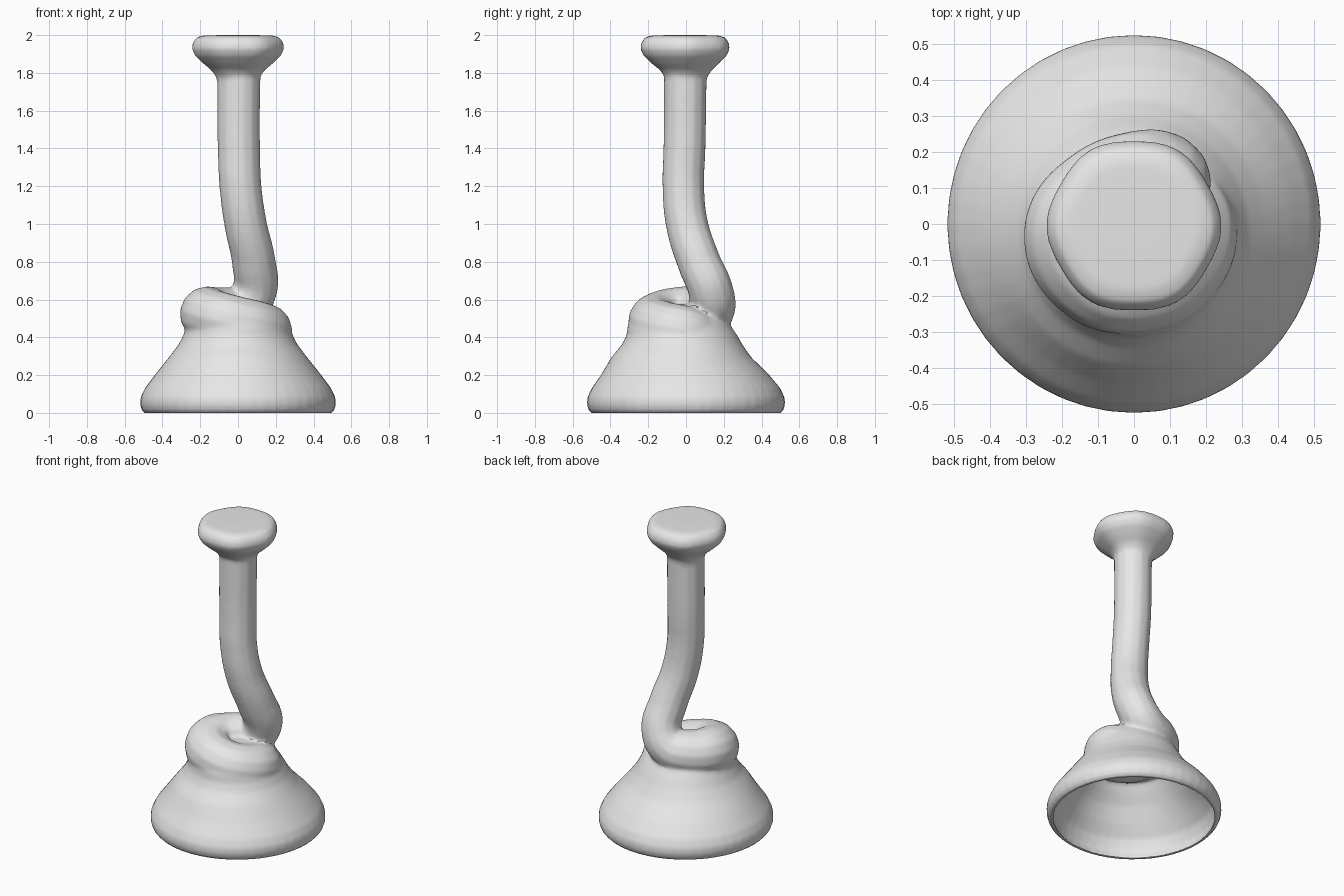
import bpy, bmesh, math

cube = bpy.data.objects.get("Cube")
if cube:
    bpy.data.objects.remove(cube, do_unlink=True)

grey = bpy.data.materials.new("plain_grey")
grey.use_nodes = True
grey.diffuse_color = (0.8, 0.8, 0.8, 1)
grey.node_tree.nodes["Principled BSDF"].inputs["Base Color"].default_value = (0.8, 0.8, 0.8, 1)


def loft(name, rings, lobe, count, sides=48):
    """Closed stack of rings (radius, z, y shift), with slightly lobed outlines."""
    bm = bmesh.new()
    loops = []
    for r, z, shift in rings:
        loop = []
        for i in range(sides):
            a = math.tau * i / sides
            rr = r * (1 + lobe * math.cos(count * a))
            loop.append(bm.verts.new((rr * math.cos(a), rr * math.sin(a) + shift, z)))
        loops.append(loop)
    for low, high in zip(loops, loops[1:]):
        for i in range(sides):
            j = (i + 1) % sides
            bm.faces.new((low[i], low[j], high[j], high[i]))
    bm.faces.new(loops[0])
    bm.faces.new(loops[-1])
    bmesh.ops.recalc_face_normals(bm, faces=bm.faces)
    mesh = bpy.data.meshes.new(name)
    bm.to_mesh(mesh)
    bm.free()
    obj = bpy.data.objects.new(name, mesh)
    bpy.context.collection.objects.link(obj)
    return obj


def tube(name, points):
    """Capped tube through points (x, y, z, radius)."""
    curve = bpy.data.curves.new(name, "CURVE")
    curve.dimensions = "3D"
    curve.bevel_depth = 1
    curve.bevel_resolution = 5
    curve.use_fill_caps = True
    curve.resolution_u = 10
    spline = curve.splines.new("BEZIER")
    spline.bezier_points.add(len(points) - 1)
    for bp, (x, y, z, r) in zip(spline.bezier_points, points):
        bp.co = (x, y, z)
        bp.radius = r
        bp.handle_left_type = bp.handle_right_type = "AUTO"
    obj = bpy.data.objects.new(name, curve)
    bpy.context.collection.objects.link(obj)
    return obj


# Hollow flared bell: outer wall down to the thin rim, then back up the inside
bell = loft("bell", [
    (0.06, 0.575, -0.03), (0.15, 0.56, -0.035), (0.24, 0.51, -0.04),
    (0.272, 0.46, -0.035), (0.292, 0.41, -0.022), (0.318, 0.36, -0.02),
    (0.368, 0.295, -0.025), (0.44, 0.205, -0.005), (0.497, 0.13, 0),
    (0.52, 0.08, 0), (0.522, 0.045, 0), (0.512, 0.015, 0), (0.498, 0, 0),
    (0.48, 0, 0), (0.494, 0.05, 0), (0.473, 0.12, 0),
    (0.416, 0.195, -0.005), (0.344, 0.285, -0.025), (0.294, 0.35, -0.02),
    (0.25, 0.41, -0.022), (0.17, 0.46, -0.03), (0.06, 0.48, -0.03)], -0.006, 2)

# Straight pipe that bends down into one wrapped coil
pipe = tube("pipe", [
    (0.005, -0.003, 1.86, 0.115), (0.005, -0.008, 1.4, 0.113),
    (0.013, -0.014, 1.2, 0.112), (0.04, 0.005, 1.0, 0.113),
    (0.083, 0.068, 0.8, 0.116), (0.088, 0.13, 0.65, 0.12),
    (0.02, 0.135, 0.555, 0.127), (-0.09, 0.085, 0.53, 0.137),
    (-0.163, -0.02, 0.525, 0.145), (-0.115, -0.13, 0.505, 0.143),
    (0.01, -0.165, 0.475, 0.14), (0.115, -0.11, 0.45, 0.14),
    (0.147, -0.01, 0.43, 0.14), (0.1, 0.075, 0.41, 0.13)])

# Flared mouthpiece with a flat top
mouthpiece = loft("mouthpiece", [
    (0.1, 1.72, 0), (0.115, 1.78, 0), (0.14, 1.815, 0),
    (0.182, 1.85, -0.003), (0.223, 1.89, -0.005), (0.241, 1.927, -0.005),
    (0.236, 1.96, -0.005), (0.216, 1.988, -0.005), (0.18, 1.998, -0.005),
    (0.08, 2.0, -0.005)], 0.018, 6)

# Fuse the parts into one continuous skin
for obj in bpy.context.selected_objects:
    obj.select_set(False)
for obj in (bell, pipe, mouthpiece):
    obj.select_set(True)
bpy.context.view_layer.objects.active = pipe
bpy.ops.object.convert(target="MESH")
bpy.context.view_layer.objects.active = bell
bpy.ops.object.join()
horn = bpy.context.view_layer.objects.active
horn.name = "coiled_horn"
horn.data.remesh_voxel_size = 0.01
bpy.ops.object.voxel_remesh()

# Soften the joints, leaving the thin rim crisp
group = horn.vertex_groups.new(name="soft_area")
group.add([v.index for v in horn.data.vertices if v.co.z > 0.04], 1.0, "REPLACE")
soften = horn.modifiers.new("soften", "SMOOTH")
soften.factor = 0.5
soften.iterations = 16
soften.vertex_group = group.name

horn.data.materials.clear()
horn.data.materials.append(grey)
bpy.ops.object.shade_smooth_by_angle(angle=math.radians(50))
